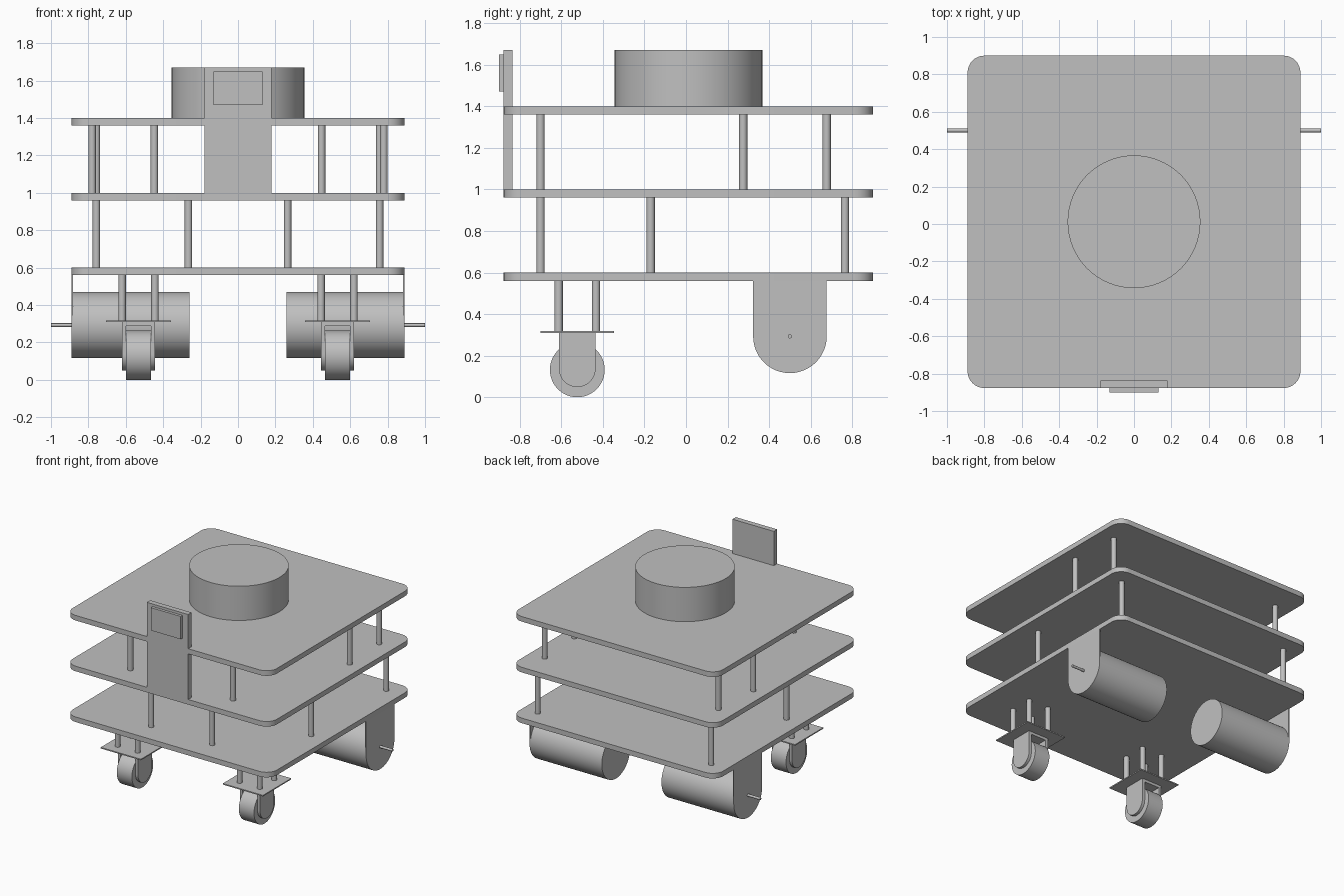
import bpy
import bmesh
from math import sin, cos, pi, radians
from mathutils import Vector

cube = bpy.data.objects.get("Cube")
if cube:
    bpy.data.objects.remove(cube, do_unlink=True)

GREY = (0.527, 0.527, 0.527, 1)
grey = bpy.data.materials.new("plain grey")
grey.use_nodes = True
grey.diffuse_color = GREY
grey.node_tree.nodes["Principled BSDF"].inputs["Base Color"].default_value = GREY


def prism(name, outline, start, end, axis="Z"):
    """Extrude a 2D outline along z (outline in x, y) or along x (outline in y, z)."""
    bm = bmesh.new()
    place = (lambda p: (p[0], p[1], start)) if axis == "Z" else (lambda p: (start, p[0], p[1]))
    face = bm.faces.new([bm.verts.new(place(p)) for p in outline])
    side = bmesh.ops.extrude_face_region(bm, geom=[face])["geom"]
    shift = Vector((0, 0, end - start)) if axis == "Z" else Vector((end - start, 0, 0))
    bmesh.ops.translate(bm, vec=shift, verts=[g for g in side if isinstance(g, bmesh.types.BMVert)])
    bmesh.ops.recalc_face_normals(bm, faces=bm.faces)
    mesh = bpy.data.meshes.new(name)
    bm.to_mesh(mesh)
    bm.free()
    mesh.materials.append(grey)
    obj = bpy.data.objects.new(name, mesh)
    bpy.context.collection.objects.link(obj)
    bpy.ops.object.select_all(action="DESELECT")
    obj.select_set(True)
    bpy.context.view_layer.objects.active = obj
    bpy.ops.object.shade_smooth_by_angle(angle=radians(30))
    return obj


def arc(cx, cy, r, a0, a1, n):
    return [(cx + r * cos(a0 + (a1 - a0) * i / n), cy + r * sin(a0 + (a1 - a0) * i / n))
            for i in range(n + 1)]


def circle(cx, cy, r, n=48):
    return arc(cx, cy, r, 0, 2 * pi, n)[:-1]


def rect(x0, x1, y0, y1):
    return [(x0, y0), (x1, y0), (x1, y1), (x0, y1)]


def rounded_rect(x0, x1, y0, y1, r):
    centres = [(x1 - r, y1 - r), (x0 + r, y1 - r), (x0 + r, y0 + r), (x1 - r, y0 + r)]
    return [p for k, c in enumerate(centres)
            for p in arc(*c, r, k * pi / 2, (k + 1) * pi / 2, 8)]


def tongue(cy, cz, r, top):
    """Flat top with a half-round lower end."""
    return arc(cy, cz, r, pi, 2 * pi, 24) + [(cy + r, top), (cy - r, top)]


# Three decks
for name, z in (("lower", 0.56), ("middle", 0.96), ("upper", 1.36)):
    prism(name + "_deck", rounded_rect(-0.89, 0.89, -0.877, 0.9, 0.09), z, z + 0.04)

# Round housing on the top, and the front panel with its screen
prism("top_drum", circle(0, 0.012, 0.355, 64), 1.4, 1.67)
prism("front_panel", rect(-0.18, 0.18, -0.878, -0.836), 1.0, 1.67)
prism("screen", rect(-0.13, 0.13, -0.9, -0.878), 1.47, 1.65)

LOWER_POSTS = [(0.265, -0.70), (0.757, -0.17), (0.757, 0.765)]
UPPER_POSTS = [(0.447, -0.70), (0.78, 0.275), (0.757, 0.677)]

for side, s in (("left", 1), ("right", -1)):
    # Posts between the decks
    for level, posts, z in (("lower", LOWER_POSTS, 0.6), ("upper", UPPER_POSTS, 1.0)):
        for i, (x, y) in enumerate(posts):
            prism(f"{side}_{level}_post_{i + 1}", circle(s * x, y, 0.02, 20), z, z + 0.36)

    # Drive motor, its bracket and its shaft
    prism(side + "_motor", circle(0.5, 0.293, 0.177), s * 0.26, s * 0.882, "X")
    prism(side + "_motor_bracket", tongue(0.5, 0.293, 0.177, 0.56), s * 0.882, s * 0.89, "X")
    prism(side + "_shaft", circle(0.5, 0.293, 0.01, 16), s * 0.89, s * 1.0, "X")

    # Caster: mounting plate, fork, wheel and four posts
    cx, cy = s * 0.532, -0.523
    prism(side + "_caster_plate", rect(cx - 0.175, cx + 0.175, cy - 0.176, cy + 0.176), 0.309, 0.318)
    prism(side + "_fork_bridge", rect(cx - 0.088, cx + 0.088, cy - 0.088, cy + 0.088), 0.288, 0.309)
    for part, x in (("inner", cx - s * 0.077), ("outer", cx + s * 0.077)):
        prism(f"{side}_fork_{part}_cheek", tongue(cy, 0.137, 0.088, 0.309), x - 0.011, x + 0.011, "X")
    prism(side + "_caster_wheel", circle(cy, 0.132, 0.132), cx - 0.066, cx + 0.066, "X")
    for i, (dx, dy) in enumerate(rect(-0.088, 0.088, -0.09, 0.09)):
        prism(f"{side}_caster_post_{i + 1}", circle(cx + dx, cy + dy, 0.02, 20), 0.318, 0.56)
